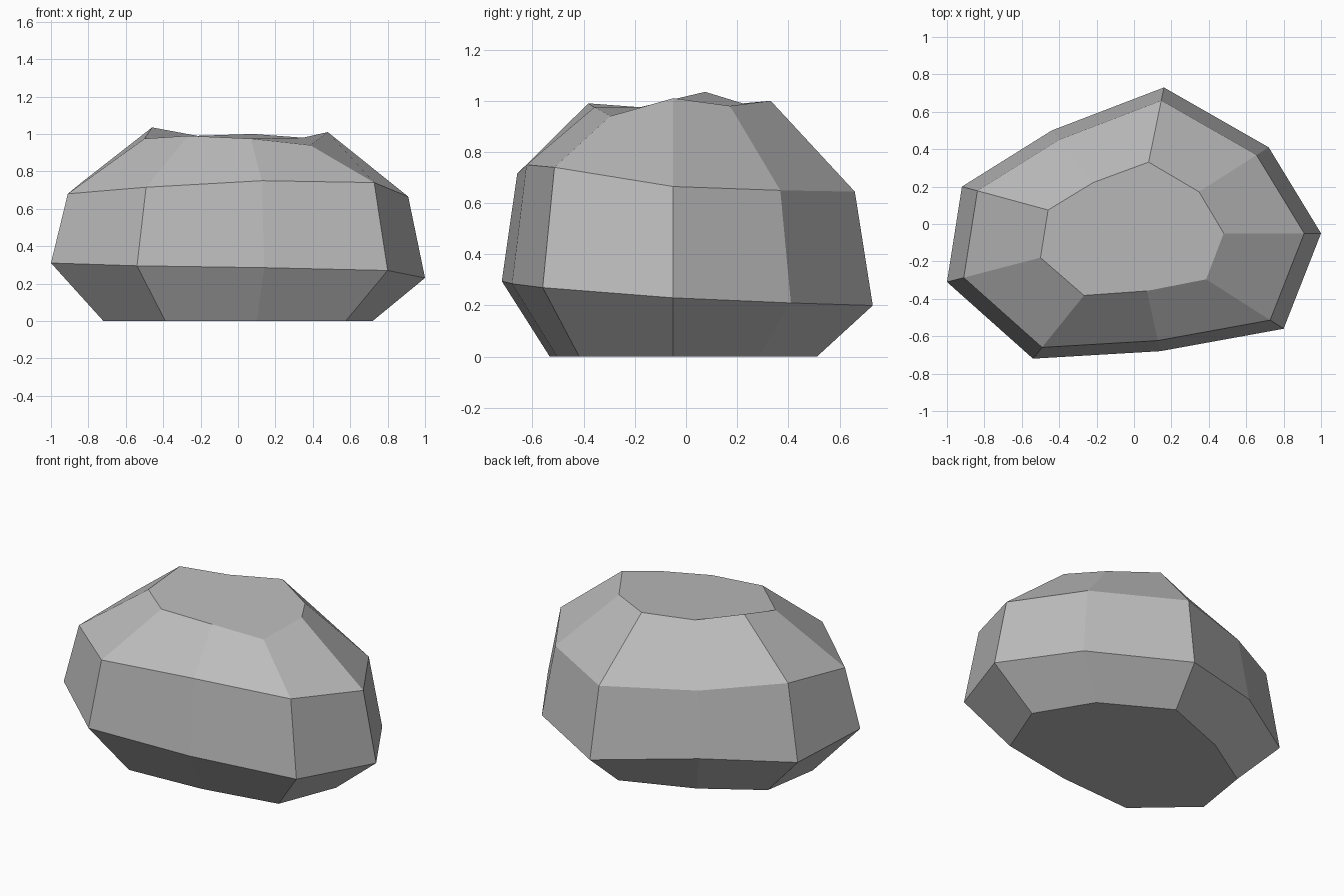
import bpy
import bmesh

default_cube = bpy.data.objects.get("Cube")
if default_cube:
    bpy.data.objects.remove(default_cube, do_unlink=True)


def make_material(name, colour):
    material = bpy.data.materials.new(name)
    material.use_nodes = True
    material.diffuse_color = colour
    shader = material.node_tree.nodes["Principled BSDF"]
    shader.inputs["Base Color"].default_value = colour
    shader.inputs["Roughness"].default_value = 0.9
    return material


# Widest outline of the boulder, counter-clockwise from its left side
outline = [(1, -.05), (.72, .41), (.16, .73), (-.44, .5), (-.92, .2),
           (-1, -.31), (-.54, -.72), (.14, -.68), (.8, -.56)]
centre_y = -.05

# Uneven heights of each ring of corners
belly_heights = [.23, .21, .2, .28, .27, .31, .295, .285, .27]
shoulder_heights = [.665, .65, .645, .68, .74, .68, .715, .75, .74]
crown_heights = [1.01, .98, 1, .99, 1.035, .975, .99, .975, .94]


def add_ring(mesh, scale, heights, skew=0):
    """Scale the outline about its centre; skew widens the right side a little."""
    ring = []
    for (x, y), z in zip(outline, heights):
        factor = scale - skew * x
        ring.append(mesh.verts.new((x * factor, centre_y + (y - centre_y) * factor, z)))
    return ring


def bridge_rings(mesh, lower, upper):
    count = len(lower)
    for i in range(count):
        following = (i + 1) % count
        mesh.faces.new((lower[i], lower[following], upper[following], upper[i]))


# Boulder: four rings joined by flat facets, closed at the base and crown
boulder_mesh = bmesh.new()
rings = [
    add_ring(boulder_mesh, .72, [0] * len(outline)),
    add_ring(boulder_mesh, 1, belly_heights),
    add_ring(boulder_mesh, .91, shoulder_heights),
    add_ring(boulder_mesh, .49, crown_heights, skew=.01),
]
for lower, upper in zip(rings, rings[1:]):
    bridge_rings(boulder_mesh, lower, upper)
boulder_mesh.faces.new(list(reversed(rings[0])))
boulder_mesh.faces.new(rings[-1])
bmesh.ops.recalc_face_normals(boulder_mesh, faces=boulder_mesh.faces)

mesh_data = bpy.data.meshes.new("boulder")
boulder_mesh.to_mesh(mesh_data)
boulder_mesh.free()
mesh_data.materials.append(make_material("stone grey", (.5, .5, .5, 1)))
boulder = bpy.data.objects.new("boulder", mesh_data)
bpy.context.scene.collection.objects.link(boulder)
